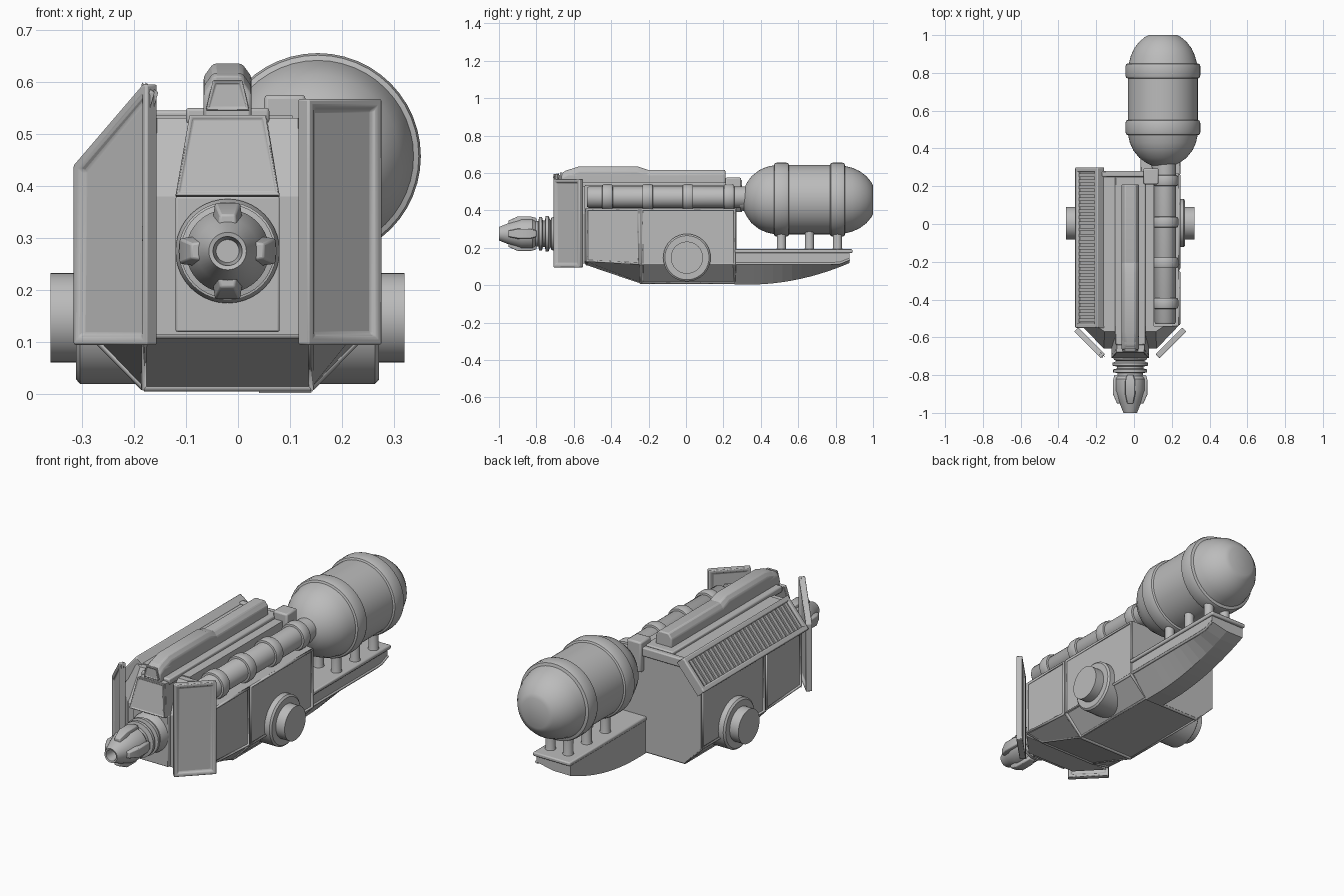
import bpy, bmesh, math
from mathutils import Matrix, Vector

if "Cube" in bpy.data.objects:
    bpy.data.objects.remove(bpy.data.objects["Cube"], do_unlink=True)

grey = bpy.data.materials.new("plain grey")
grey.use_nodes = True
grey.diffuse_color = (0.5, 0.5, 0.5, 1)
grey.node_tree.nodes["Principled BSDF"].inputs["Base Color"].default_value = (0.5, 0.5, 0.5, 1)

CX = -0.02      # centre line of the hull


def finish(name, bm, bevel=0, segments=2, smooth=True):
    bmesh.ops.recalc_face_normals(bm, faces=bm.faces)
    mesh = bpy.data.meshes.new(name)
    bm.to_mesh(mesh)
    bm.free()
    ob = bpy.data.objects.new(name, mesh)
    bpy.context.collection.objects.link(ob)
    mesh.materials.append(grey)
    if bevel:
        mod = ob.modifiers.new("bevel", "BEVEL")
        mod.width, mod.segments = bevel, segments
    if smooth:
        bpy.ops.object.select_all(action="DESELECT")
        ob.select_set(True)
        bpy.context.view_layer.objects.active = ob
        bpy.ops.object.shade_smooth_by_angle(angle=math.radians(35))
    return ob


def loft(name, sections, bevel=0, smooth=False):
    """Skin closed sections that share a point count, capping both ends."""
    bm = bmesh.new()
    rings = [[bm.verts.new(p) for p in s] for s in sections]
    n = len(rings[0])
    for a, b in zip(rings, rings[1:]):
        for i in range(n):
            j = (i + 1) % n
            bm.faces.new((a[i], a[j], b[j], b[i]))
    bm.faces.new(rings[0])
    bm.faces.new(rings[-1])
    return finish(name, bm, bevel, smooth=smooth or bevel > 0)


def at_y(profile, y):
    return [(x, y, z) for x, z in profile]


def box(name, lo, hi, bevel=0, matrix=None):
    bm = bmesh.new()
    bmesh.ops.create_cube(bm, size=1)
    for v in bm.verts:
        v.co = Vector(lo[i] + (v.co[i] + 0.5) * (hi[i] - lo[i]) for i in range(3))
    if matrix:
        bm.transform(matrix)
    return finish(name, bm, bevel, smooth=bevel > 0)


def turned(name, profile, centre, axis="Y", sides=40):
    """Turn (distance, radius) points around an axis through centre."""
    turn = {"X": Matrix(((0, 0, 1), (1, 0, 0), (0, 1, 0))),
            "Y": Matrix(((1, 0, 0), (0, 0, 1), (0, 1, 0))),
            "Z": Matrix.Identity(3)}[axis]
    sections = []
    for d, r in profile:
        ring = [Vector((r * math.cos(a), r * math.sin(a), d))
                for a in (math.tau * i / sides for i in range(sides))]
        sections.append([turn @ p + Vector(centre) for p in ring])
    return loft(name, sections, smooth=True)


def rail(name, pts, r=0.01, closed=False):
    curve = bpy.data.curves.new(name, "CURVE")
    curve.dimensions = "3D"
    curve.bevel_depth, curve.bevel_resolution = r, 1
    curve.use_fill_caps = True
    line = curve.splines.new("POLY")
    line.points.add(len(pts) - 1)
    for p, co in zip(line.points, pts):
        p.co = (*co, 1)
    line.use_cyclic_u = closed
    ob = bpy.data.objects.new(name, curve)
    bpy.context.collection.objects.link(ob)
    curve.materials.append(grey)
    bpy.ops.object.select_all(action="DESELECT")
    ob.select_set(True)
    bpy.context.view_layer.objects.active = ob
    bpy.ops.object.convert(target="MESH")
    return ob


def framed_plate(name, outline, thick, border, depth, matrix):
    """Extruded outline whose two faces are inset and sunk."""
    bm = bmesh.new()
    face = bm.faces.new([bm.verts.new((u, v, -thick / 2)) for u, v in outline])
    ext = bmesh.ops.extrude_face_region(bm, geom=[face])
    bmesh.ops.translate(bm, vec=(0, 0, thick),
                        verts=[g for g in ext["geom"] if isinstance(g, bmesh.types.BMVert)])
    bmesh.ops.recalc_face_normals(bm, faces=bm.faces)
    bm.normal_update()
    for f in [f for f in bm.faces if abs(f.normal.z) > 0.9]:
        bmesh.ops.inset_region(bm, faces=[f], thickness=border)
        bmesh.ops.inset_region(bm, faces=[f], thickness=border * 0.6, depth=-depth)
    bm.transform(matrix)
    return finish(name, bm, 0.004)


# Hull: stepped on one shoulder for the pipe, sloped on the other
def hull(low, mid):
    return [(-0.18, low), (-0.275, mid), (-0.275, 0.42), (-0.165, 0.535), (0.105, 0.535),
            (0.105, 0.41), (0.235, 0.41), (0.235, mid), (0.14, low)]


loft("hull", [at_y(hull(0.115, 0.13), -0.54), at_y(hull(0.012, 0.11), -0.24),
              at_y(hull(0.012, 0.11), 0.27)])

# Nose with chamfered cheeks and a sloped brow
back = [(-0.275, -0.54), (0.235, -0.54), (0.12, -0.66), (-0.16, -0.66)]
loft("nose", [[(x, y, 0.115) for x, y in back], [(x, y, 0.38) for x, y in back],
              [(-0.2, -0.54, 0.53), (0.16, -0.54, 0.53), (0.115, -0.57, 0.53), (-0.155, -0.57, 0.53)]])
box("nose_column", (-0.12, -0.68, 0.12), (0.08, -0.6, 0.38), 0.004)
slope = Matrix(((1, 0, 0, CX), (0, 0.19, 0.98, -0.7), (0, 0.98, -0.19, 0.38), (0, 0, 0, 1)))
loft("brow_wedge", [[(-0.12, -0.695, 0.38), (0.08, -0.695, 0.38), (0.08, -0.55, 0.38), (-0.12, -0.55, 0.38)],
                    [(-0.09, -0.665, 0.535), (0.055, -0.665, 0.535), (0.055, -0.5, 0.535), (-0.09, -0.5, 0.535)]])
framed_plate("brow_panel", [(-0.1, 0), (0.1, 0), (0.073, 0.158), (-0.073, 0.158)], 0.02, 0.007, 0.004, slope)

# Hull frames on both sides and under the front ramp
for s, label in ((-1, "right"), (1, "left")):
    x, xi = CX + s * 0.257, CX + s * 0.16
    rail(label + "_front_frame", [(x, -0.53, 0.13), (x, -0.53, 0.405), (x, -0.255, 0.405), (x, -0.255, 0.115)], 0.008, True)
    rail(label + "_main_frame", [(x, -0.235, 0.112), (x, -0.235, 0.405), (x, 0.26, 0.405), (x, 0.26, 0.112)], 0.008, True)
    rail(label + "_chamfer_frame", [(x, -0.235, 0.112), (xi, -0.235, 0.014), (xi, 0.26, 0.014), (x, 0.26, 0.112)], 0.008)
    rail(label + "_ramp_frame", [(x, -0.53, 0.13), (xi, -0.53, 0.115), (xi, -0.24, 0.014), (x, -0.24, 0.112)], 0.008)
    # Round side hub, stepped outwards
    turned(label + "_hub", [(CX + s * d, r) for d, r in
           ((0.15, 0.127), (0.283, 0.127), (0.291, 0.118), (0.291, 0.086), (0.34, 0.086))], (0, 0.005, 0.147), "X")
for y, z in ((-0.53, 0.115), (-0.24, 0.014), (0.26, 0.014)):
    rail("belly_crossbar", [(-0.18, y, z), (0.14, y, z)], 0.01)

# Angled front shields, one clipped at the top
c = math.sqrt(0.5)
plane_l = Matrix(((c, 0, c, 0.125), (c, 0, -c, -0.7), (0, 1, 0, 0), (0, 0, 0, 1)))
plane_r = Matrix(((-c, 0, -c, -0.165), (c, 0, -c, -0.7), (0, 1, 0, 0), (0, 0, 0, 1)))
framed_plate("left_shield", [(0, 0.095), (0.2, 0.095), (0.2, 0.567), (0, 0.567)], 0.03, 0.02, 0.01, plane_l)
framed_plate("right_shield", [(0, 0.095), (0.2, 0.095), (0.2, 0.44), (0.012, 0.595), (0, 0.595)],
             0.03, 0.018, 0.01, plane_r)

# Louvred panel on the sloped shoulder: u along the hull, v up the slope
d = Vector((0.105, 0, 0.125)).normalized()
panel = Matrix(((0, d.x, -d.z, -0.3), (1, 0, 0, 0), (0, d.z, d.x, 0.41), (0, 0, 0, 1)))
box("louvre_backing", (-0.55, 0, -0.03), (0.3, 0.185, 0.003), 0, panel)
for name, lo, hi in (("lower", (-0.55, 0), (0.3, 0.026)), ("upper", (-0.55, 0.16), (0.3, 0.186)),
                     ("front", (-0.55, 0), (-0.525, 0.186)), ("rear", (0.275, 0), (0.3, 0.186))):
    box("louvre_frame_" + name, (*lo, -0.03), (*hi, 0.018), 0.006, panel)
for i in range(25):
    y = -0.518 + i * 0.032
    box("louvre_slat", (y, 0.02, 0), (y + 0.018, 0.165, 0.012), 0, panel)

# Roof ridge
box("ridge_base", (-0.1, -0.64, 0.52), (0.06, 0.25, 0.55), 0.006)


def ridge(w, top):
    return [(CX - w, 0.53), (CX + w, 0.53), (CX + w, top - 0.025), (CX + w * 0.6, top), (CX - w * 0.6, top), (CX - w, top - 0.025)]


loft("ridge", [at_y(ridge(0.046, 0.6), -0.665), at_y(ridge(0.046, 0.617), -0.63), at_y(ridge(0.046, 0.617), 0.21)], 0.006)
loft("ridge_hump", [at_y(ridge(0.043, 0.61), -0.65), at_y(ridge(0.046, 0.635), -0.57),
                    at_y(ridge(0.046, 0.635), -0.26), at_y(ridge(0.046, 0.615), -0.2)], 0.006)
window = Matrix(((1, 0, 0, CX), (0, 0, 1, -0.668), (0, 1, 0, 0.545), (0, 0, 0, 1)))
framed_plate("ridge_window", [(-0.042, 0), (0.042, 0), (0.028, 0.058), (-0.028, 0.058)], 0.012, 0.006, 0.004, window)
box("rear_roof_bar", (-0.17, 0.25, 0.5), (0.11, 0.28, 0.545), 0.006)
box("pipe_bracket", (0.05, 0.21, 0.42), (0.13, 0.295, 0.575), 0.008)

# Feed pipe with collars
turned("feed_pipe", [(-0.53, 0.05), (-0.52, 0.057), (0.36, 0.057)], (0.165, 0, 0.47))
for y in (-0.42, -0.205, 0.01, 0.23):
    turned("pipe_collar", [(y - 0.03, 0.05), (y - 0.027, 0.066), (y - 0.016, 0.07), (y + 0.016, 0.07),
                           (y + 0.027, 0.066), (y + 0.03, 0.05)], (0.165, 0, 0.47))

# Storage tank: domed ends, two thick bands
tank = [(0.29, 0.058), (0.31, 0.06), (0.325, 0.09), (0.35, 0.125), (0.39, 0.157), (0.43, 0.175), (0.47, 0.184),
        (0.474, 0.194), (0.486, 0.198), (0.535, 0.198), (0.547, 0.194), (0.551, 0.185)]
tank += [(0.77, 0.185), (0.774, 0.194), (0.786, 0.198), (0.835, 0.198), (0.847, 0.194), (0.851, 0.18),
         (0.89, 0.17), (0.93, 0.152), (0.965, 0.125), (0.99, 0.095), (1.0, 0.075)]
turned("tank", tank, (0.153, 0, 0.457), sides=48)

# Boat-shaped tank cradle
sections = []
for i in range(13):
    t = i / 12
    low = 0.003 + 0.115 * max(0, t - 0.12) ** 2 / 0.77
    sections.append(at_y([(0.04, 0.18), (0.04, low), (0.14, low), (0.235, max(0.115, low + 0.02)),
                          (0.235, 0.18)], 0.26 + 0.615 * t))
loft("cradle", sections)
box("cradle_deck", (0.035, 0.26, 0.172), (0.245, 0.89, 0.192), 0.006)
rail("cradle_rail", [(s[3][0], s[3][1], s[3][2]) for s in sections], 0.007)
for y in (0.51, 0.66, 0.81):
    for x in (0.1, 0.2):
        turned("tank_strut", [(0.18, 0.03), (0.2, 0.024), (0.32, 0.024)], (x, y, 0), "Z", 16)

# Front nozzle: ball socket, ribbed neck, hollow cone
spot = (CX, 0, 0.275)
turned("nozzle", [(-0.64, 0.1), (-0.69, 0.1), (-0.72, 0.085), (-0.725, 0.072), (-0.735, 0.094), (-0.75, 0.094),
                  (-0.755, 0.07), (-0.765, 0.07), (-0.77, 0.09), (-0.785, 0.09), (-0.79, 0.068), (-0.805, 0.068),
                  (-0.82, 0.08), (-0.88, 0.08), (-0.94, 0.06), (-1.0, 0.036), (-0.998, 0.028), (-0.94, 0.022)], spot)
# Four claws round the cone
for i in range(4):
    spin = Matrix.Translation(spot) @ Matrix.Rotation(i * math.pi / 2, 4, "Y")
    claw = [[(-w, y, lo), (w, y, lo), (w * 0.8, y, hi), (-w * 0.8, y, hi)] for w, y, lo, hi in
            ((0.02, -0.8, 0.05, 0.084), (0.03, -0.83, 0.05, 0.092), (0.03, -0.9, 0.05, 0.092), (0.018, -0.95, 0.045, 0.07))]
    loft("nozzle_claw", [[spin @ Vector(p) for p in s] for s in claw], 0.004)
